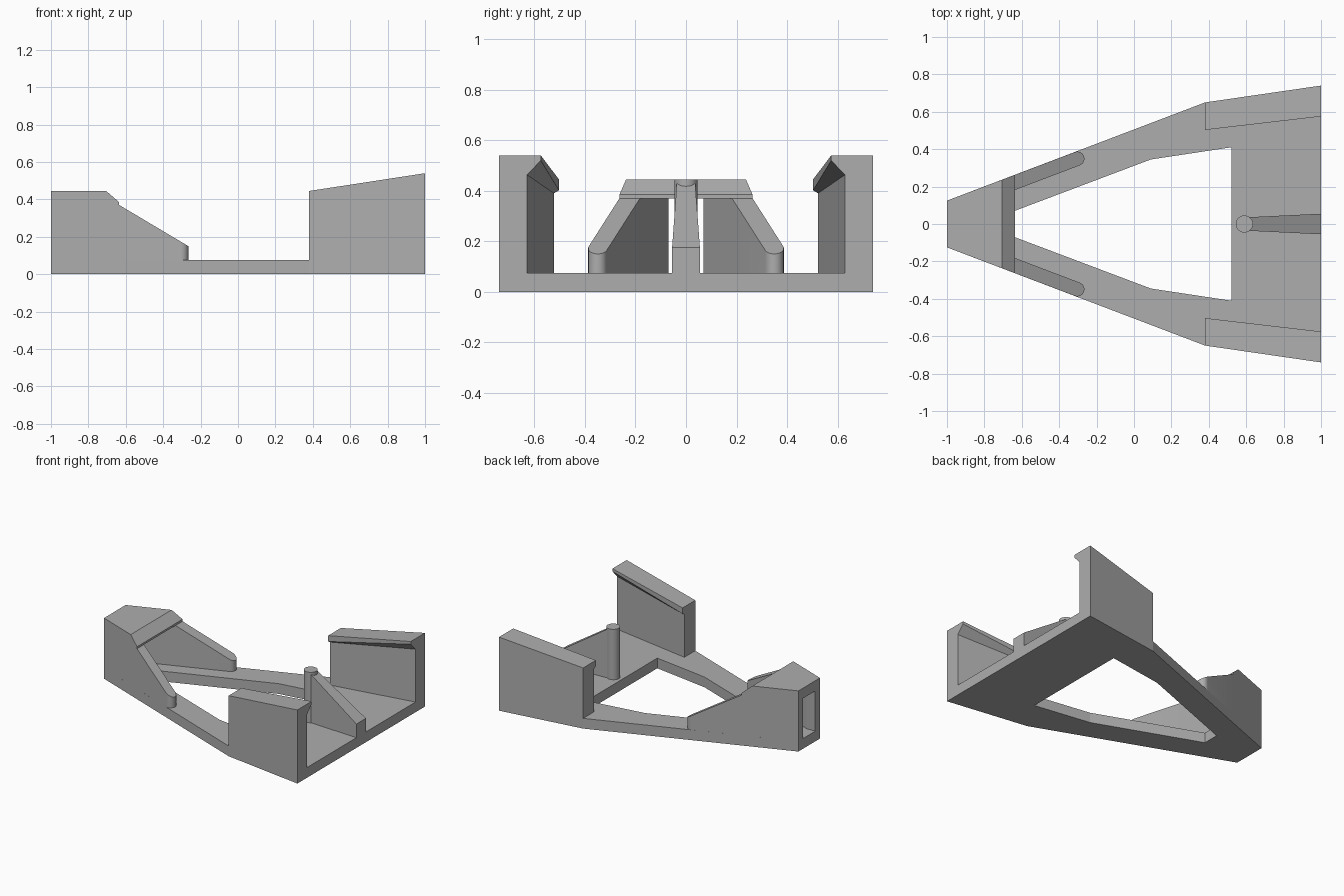
import bpy, bmesh, math

if "Cube" in bpy.data.objects:
    bpy.data.objects.remove(bpy.data.objects["Cube"], do_unlink=True)

grey = bpy.data.materials.new("plain grey")
grey.use_nodes = True
COLOR = (0.42, 0.42, 0.42, 1)
grey.diffuse_color = COLOR
grey.node_tree.nodes["Principled BSDF"].inputs["Base Color"].default_value = COLOR

FLOOR = 0.075          # top of the base plate
ROOF = 0.37            # underside of the nose roof
RAMP_X = -0.635        # where the roof ends and the ramps begin
SLOPE = 0.38           # sideways spread of the long outer edges


def outer_y(x):
    return 0.125 + (x + 1) * SLOPE


def finish(name, bm, smooth=False):
    bmesh.ops.recalc_face_normals(bm, faces=bm.faces)
    mesh = bpy.data.meshes.new(name)
    bm.to_mesh(mesh)
    bm.free()
    mesh.materials.append(grey)
    ob = bpy.data.objects.new(name, mesh)
    bpy.context.collection.objects.link(ob)
    if smooth:
        bpy.ops.object.select_all(action='DESELECT')
        ob.select_set(True)
        bpy.context.view_layer.objects.active = ob
        bpy.ops.object.shade_smooth_by_angle(angle=math.radians(30))
    return ob


def loft(name, start, end, smooth=False):
    """Closed solid between two matching outlines."""
    bm = bmesh.new()
    a = [bm.verts.new(p) for p in start]
    b = [bm.verts.new(p) for p in end]
    bm.faces.new(a)
    bm.faces.new(b)
    for i in range(len(a)):
        j = (i + 1) % len(a)
        bm.faces.new((a[i], a[j], b[j], b[i]))
    return finish(name, bm, smooth)


def mirrored(half):
    return half + [(x, -y) for x, y in reversed(half)]


# Base plate: a wedge-shaped ring around a central opening
outer = mirrored([(-1, 0.125), (0.38, 0.65), (1, 0.74)])
inner = mirrored([(-0.665, 0.06), (0.09, 0.345), (0.52, 0.41)])
bm = bmesh.new()
rings = [[bm.verts.new((x, y, z)) for x, y in pts]
         for pts, z in ((outer, 0), (outer, FLOOR), (inner, FLOOR), (inner, 0))]
for k in range(4):
    r, s = rings[k], rings[(k + 1) % 4]
    for i in range(6):
        j = (i + 1) % 6
        bm.faces.new((r[i], r[j], s[j], s[i]))
finish("base_plate", bm)

# Nose roof with a chamfered inner edge
profile = [(-1, ROOF), (-1, 0.445), (-0.705, 0.445), (RAMP_X, 0.385), (RAMP_X, ROOF)]
loft("nose_roof", [(x, outer_y(x), z) for x, z in profile],
     [(x, -outer_y(x), z) for x, z in profile])

# Rounded tip of each ramp, tangent to the outer edge
R = 0.038
heading = math.atan(SLOPE)
tip_x = -0.303
edge_x = tip_x - R * math.sin(heading)
tip_y = outer_y(edge_x) - R * math.cos(heading)
tip = []
for i in range(13):
    a = heading + math.pi / 2 - math.pi * i / 12
    tip.append((tip_x + R * math.cos(a), tip_y + R * math.sin(a)))
drop = 2 * R / math.cos(heading)
join = [(RAMP_X, outer_y(RAMP_X) - drop), (RAMP_X, outer_y(RAMP_X))]
channel_x = -1 + (0.07 + drop - 0.125) / SLOPE
cheek = [(-1, 0.07), (-1, 0.125), join[1], join[0], (channel_x, 0.07)]


def ramp_z(x):
    return ROOF - (x - RAMP_X) * 0.595


# End walls: outline (y, z) at the inner end and at the open end
wall_in = [(0.65, FLOOR), (0.65, 0.445), (0.503, 0.445),
           (0.503, 0.402), (0.523, 0.39), (0.523, FLOOR)]
wall_out = [(0.74, FLOOR), (0.74, 0.54), (0.575, 0.54),
            (0.575, 0.52), (0.629, 0.463), (0.629, FLOOR)]

for side, s in (("left", 1), ("right", -1)):
    loft(side + "_nose_cheek", [(x, s * y, FLOOR) for x, y in cheek],
         [(x, s * y, ROOF) for x, y in cheek])
    ramp = join + tip
    loft(side + "_ramp", [(x, s * y, FLOOR) for x, y in ramp],
         [(x, s * y, ramp_z(x)) for x, y in ramp], smooth=True)
    loft(side + "_hooked_wall", [(0.38, s * y, z) for y, z in wall_in],
         [(1, s * y, z) for y, z in wall_out])

# Centre post and its sloping brace
circle = [(0.59 + 0.046 * math.cos(math.tau * i / 32),
           0.046 * math.sin(math.tau * i / 32)) for i in range(32)]
loft("centre_post", [(x, y, FLOOR) for x, y in circle],
     [(x, y, 0.445) for x, y in circle], smooth=True)


def brace_end(x, half, top):
    return [(x, -half, FLOOR), (x, half, FLOOR), (x, half, top), (x, -half, top)]


loft("post_brace", brace_end(0.61, 0.036, 0.435), brace_end(1, 0.055, 0.175))
